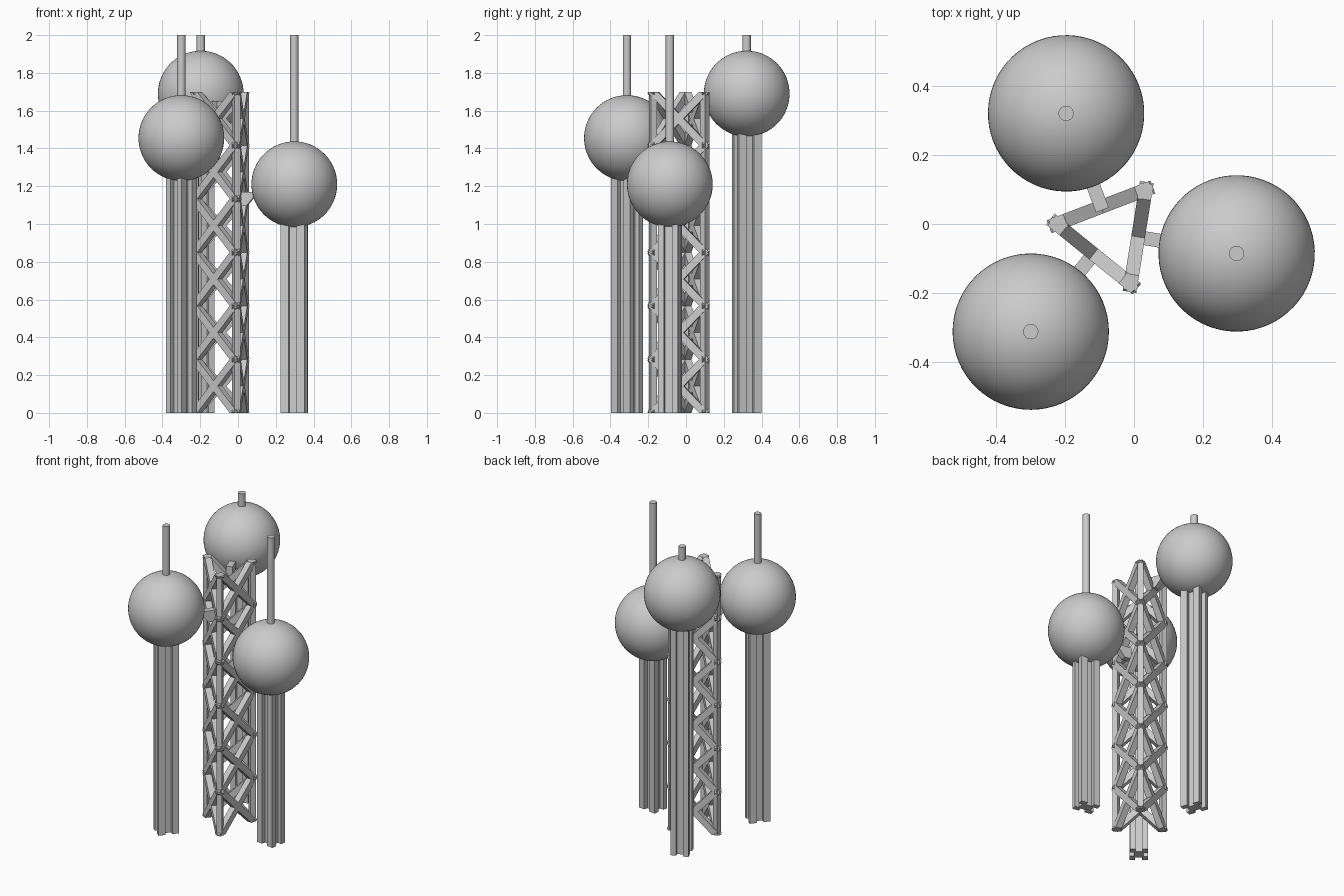
import bpy, bmesh, math
from mathutils import Matrix, Vector

if "Cube" in bpy.data.objects:
    bpy.data.objects.remove(bpy.data.objects["Cube"])

grey = bpy.data.materials.new("light grey")
grey.diffuse_color = (0.6, 0.6, 0.6, 1)
grey.use_nodes = True
grey.node_tree.nodes["Principled BSDF"].inputs["Base Color"].default_value = grey.diffuse_color

CX, CY = -0.067, -0.025      # tower axis
TOWER_H, TOWER_R, BAYS = 1.70, 0.16, 6


def finish(bm, name, smooth=False):
    bmesh.ops.recalc_face_normals(bm, faces=bm.faces)
    me = bpy.data.meshes.new(name)
    bm.to_mesh(me)
    bm.free()
    me.materials.append(grey)
    for p in me.polygons:
        p.use_smooth = smooth
    ob = bpy.data.objects.new(name, me)
    bpy.context.collection.objects.link(ob)
    return ob


def frame(angle, r, z=0.0):
    """Local x points outward from the tower axis at the given angle."""
    return (Matrix.Translation((CX, CY, z)) @ Matrix.Rotation(math.radians(angle), 4, 'Z')
            @ Matrix.Translation((r, 0, 0)))


def extrude(bm, pts, vec, mat):
    """Close a polygon and extrude it along vec, then place it."""
    face = bm.faces.new([bm.verts.new(p) for p in pts])
    new = bmesh.ops.extrude_face_region(bm, geom=[face])["geom"]
    top = [v for v in new if isinstance(v, bmesh.types.BMVert)]
    bmesh.ops.translate(bm, verts=top, vec=vec)
    # keep the starting cap, since the solid should be closed
    if not face.is_valid:
        bm.faces.new([v for v in bm.verts][-2 * len(pts):-len(pts)])
    bmesh.ops.transform(bm, matrix=mat, verts=list(set(top) | set(face.verts)))


def beam(bm, a, b, out, size, extra=0.0):
    """Square bar from a to b, with one side facing 'out'."""
    d = (b - a).normalized()
    side = d.cross(out).normalized()
    rot = Matrix((side, out, d)).transposed().to_4x4()
    length = (b - a).length + 2 * extra
    mat = (Matrix.Translation((a + b) / 2) @ rot
           @ Matrix.Diagonal((size, size, length, 1)))
    bmesh.ops.create_cube(bm, size=1, matrix=mat)


# Lattice tower: three posts and crossed diagonals on each side
corners = [Vector((CX + TOWER_R * math.cos(math.radians(a)),
                   CY + TOWER_R * math.sin(math.radians(a)), 0)) for a in (-69, 51, 171)]
up = Vector((0, 0, 1))

bm = bmesh.new()
for c in corners:
    out = (c - Vector((CX, CY, 0))).normalized()
    beam(bm, c, c + up * TOWER_H, out, 0.034)
finish(bm, "tower_posts")

bm = bmesh.new()
for i in range(3):
    a, b = corners[i], corners[(i + 1) % 3]
    out = ((a + b) / 2 - Vector((CX, CY, 0))).normalized()
    for k in range(BAYS):
        lo, hi = up * (TOWER_H * k / BAYS), up * (TOWER_H * (k + 1) / BAYS)
        beam(bm, a + lo, b + hi, out, 0.04, 0.012)
        beam(bm, b + lo, a + hi, out, 0.04, 0.012)
# trim the bars flat at the foot and the head of the tower
for z, s in ((0, -1), (TOWER_H, 1)):
    res = bmesh.ops.bisect_plane(bm, geom=bm.verts[:] + bm.edges[:] + bm.faces[:],
                                 plane_co=(0, 0, z), plane_no=(0, 0, s), clear_outer=True)
    cut = [e for e in res["geom_cut"] if isinstance(e, bmesh.types.BMEdge)]
    bmesh.ops.edgeloop_fill(bm, edges=cut)
finish(bm, "tower_diagonals")

# Grooved column section: a block with a notch in each side
HX, HY, GX, GY, D = 0.064, 0.054, 0.021, 0.021, 0.026
quarter = [(HX - D, GY), (HX, GY), (HX, HY), (GX, HY), (GX, HY - D)]
section = (quarter + [(-x, y) for x, y in quarter[::-1]]
           + [(-x, -y) for x, y in quarter] + [(x, -y) for x, y in quarter[::-1]])

# Three pillars, each with a ball, a mast and a bracket to the tower
BALL_R, PILLAR_R = 0.227, 0.37
for name, angle, zc in (("back", 110.6, 1.69), ("left", 231, 1.455), ("right", -9.4, 1.21)):
    bm = bmesh.new()
    extrude(bm, [(x, y, 0) for x, y in section], (0, 0, zc - 0.1), frame(angle, PILLAR_R))
    finish(bm, name + "_column")

    bm = bmesh.new()
    bmesh.ops.create_uvsphere(bm, u_segments=64, v_segments=32, radius=BALL_R,
                              matrix=frame(angle, PILLAR_R, zc))
    finish(bm, name + "_ball", True)

    bm = bmesh.new()
    base = zc + 0.15
    bmesh.ops.create_cone(bm, cap_ends=True, segments=32, radius1=0.022, radius2=0.022,
                          depth=2 - base, matrix=frame(angle, PILLAR_R, (2 + base) / 2))
    mast = finish(bm, name + "_mast", True)
    for p in mast.data.polygons:
        p.use_smooth = abs(p.normal.z) < 0.5

    bm = bmesh.new()
    side = [(0.07, 0), (0.2, 0), (0.17, -0.01), (0.115, -0.075), (0.07, -0.075)]
    extrude(bm, [(x, -0.02, z) for x, z in side], (0, 0.04, 0), frame(angle, 0, zc - 0.04))
    finish(bm, name + "_bracket")
